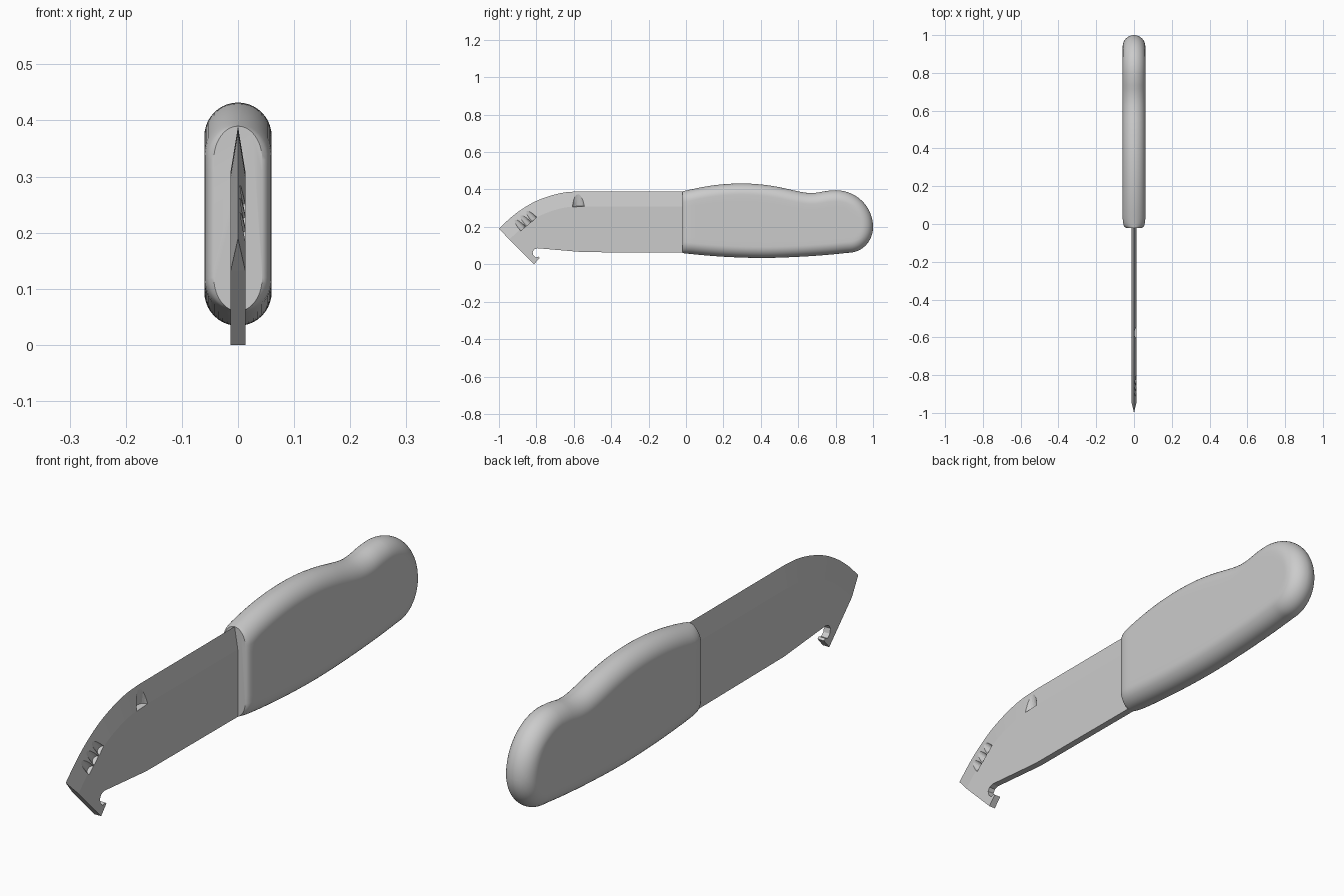
import bpy, bmesh
from math import cos, sin, pi, sqrt
from mathutils import Vector

old = bpy.data.objects.get("Cube")
if old:
    bpy.data.objects.remove(old)

grey = bpy.data.materials.new("plain_grey")
GREY = (0.6, 0.6, 0.6, 1)
grey.diffuse_color = GREY
grey.use_nodes = True
grey.node_tree.nodes["Principled BSDF"].inputs["Base Color"].default_value = GREY


def finish(bm, name, angle=None):
    bmesh.ops.remove_doubles(bm, verts=bm.verts, dist=1e-5)
    bmesh.ops.recalc_face_normals(bm, faces=bm.faces)
    mesh = bpy.data.meshes.new(name)
    bm.to_mesh(mesh)
    bm.free()
    mesh.materials.append(grey)
    ob = bpy.data.objects.new(name, mesh)
    bpy.context.collection.objects.link(ob)
    if angle:
        bpy.ops.object.select_all(action='DESELECT')
        bpy.context.view_layer.objects.active = ob
        ob.select_set(True)
        bpy.ops.object.shade_smooth_by_angle(angle=angle)
    return ob


def spline(points, y):
    """Height of a smooth curve through (y, z) points."""
    n = len(points)

    def slope(i):
        a, b = points[max(i - 1, 0)], points[min(i + 1, n - 1)]
        return (b[1] - a[1]) / (b[0] - a[0])
    i = max(k for k in range(n - 1) if k == 0 or points[k][0] <= y)
    (y0, z0), (y1, z1) = points[i], points[i + 1]
    h = y1 - y0
    t = (y - y0) / h
    return (z0 * (1 + 2 * t) * (1 - t) ** 2 + z1 * t * t * (3 - 2 * t)
            + h * slope(i) * t * (1 - t) ** 2 - h * slope(i + 1) * t * t * (1 - t))


# Handle: grip outline with a fully rounded rim and flat sides
TOP = [(-.02, .39), (.1, .415), (.2, .428), (.3, .432), (.4, .427), (.5, .412),
       (.6, .39), (.65, .382), (.7, .383), (.75, .392), (.8, .396)]
BOTTOM = [(-.02, .06), (.1, .048), (.25, .038), (.42, .034), (.6, .04), (.75, .05), (.87, .062)]
RIM = .06


def top_z(y):
    return spline(TOP, y) if y < .8 else .2 + .196 * sqrt(max(0, 1 - ((y - .8) / .2) ** 2))


def bottom_z(y):
    return spline(BOTTOM, y) if y < .87 else .2 - .138 * sqrt(max(0, 1 - ((y - .87) / .13) ** 2))


stations = [-.02, -.015, -.005, .01, .03] + [.03 + .77 * k / 36 for k in range(1, 37)]
stations += [.8 + .2 * sin(k * pi / 48) for k in range(1, 25)]
rim_line = ([Vector((y, top_z(y))) for y in stations]
            + [Vector((y, bottom_z(y))) for y in reversed(stations)])


def rim_distance(p):
    best = RIM
    for a, b in zip(rim_line, rim_line[1:]):
        d = b - a
        t = max(0, min(1, (p - a).dot(d) / max(d.length_squared, 1e-12)))
        best = min(best, (a + d * t - p).length)
    return best


def handle():
    bm = bmesh.new()
    rings = []
    for y in stations:
        lo, hi = bottom_z(y), top_z(y)
        r = min(RIM, (hi - lo) / 2)
        steps = [r * (1 - cos(k * pi / 20)) for k in range(11)]
        zs = [hi - s for s in steps]
        zs += [hi - r + (lo + 2 * r - hi) * k / 8 for k in range(1, 8)]
        zs += [lo + s for s in reversed(steps)]
        # Front edge is eased inwards
        ease = max(0, (.03 - y) / .05)
        width = RIM * (.72 + .28 * sqrt(1 - ease ** 2))
        half = []
        for z in zs:
            d = rim_distance(Vector((y, z)))
            half.append((width * sqrt(max(0, 1 - (1 - d / RIM) ** 2)), z))
        loop = half + [(-x, z) for x, z in reversed(half[1:-1])]
        rings.append([bm.verts.new((x, y, z)) for x, z in loop])
    for a, b in zip(rings, rings[1:]):
        for i in range(len(a)):
            j = (i + 1) % len(a)
            bm.faces.new((a[i], a[j], b[j], b[i]))
    bm.faces.new(rings[0])
    return finish(bm, "handle", .6)


handle()

# Blade: sharp upper edge ground over a fixed width, flat sides, hooked lower corner
HALF, GRIND = .013, .08
curve = [(-1, .19), (-.94, .247), (-.88, .293), (-.81, .334), (-.73, .365), (-.65, .384), (-.57, .39)]
edge = [Vector((0, y, spline(curve, y))) for y in [-1 + .43 * k / 24 for k in range(25)]]
edge.append(Vector((0, 0, .39)))
lower = [(0, .062), (-.55, .065), (-.795, .086), (-.812, .08), (-.82, .066), (-.816, .048),
         (-.803, .036), (-.79, .041), (-.782, .035), (-.813, 0)]


def blade():
    bm = bmesh.new()
    inner = []
    for i, p in enumerate(edge):
        d = (edge[min(i + 1, len(edge) - 1)] - edge[max(i - 1, 0)]).normalized()
        inner.append(p + GRIND * Vector((0, d.z, -d.y)))
    inner[-1].y = 0
    sharp = [bm.verts.new(p) for p in edge]
    sides = []
    for s in (HALF, -HALF):
        ground = [bm.verts.new((s, p.y, p.z)) for p in inner]
        low = [bm.verts.new((s, y, z)) for y, z in lower]
        for i in range(len(edge) - 1):
            bm.faces.new((sharp[i], sharp[i + 1], ground[i + 1], ground[i]))
        bm.faces.new(ground + low)
        sides.append((ground, low))
    (ga, la), (gb, lb) = sides
    # Lower edge, straight nose and hidden root
    a, b = [ga[-1]] + la + [ga[0]], [gb[-1]] + lb + [gb[0]]
    for i in range(len(a) - 1):
        bm.faces.new((a[i], a[i + 1], b[i + 1], b[i]))
    bm.faces.new((sharp[0], ga[0], gb[0]))
    bm.faces.new((sharp[-1], ga[-1], gb[-1]))
    return finish(bm, "blade")


def scallop(body, y, z, direction, radius, length, depth):
    """Cut a round groove into the +x side, running inwards from the edge."""
    bpy.ops.mesh.primitive_cylinder_add(vertices=24, radius=radius, depth=length)
    cutter = bpy.context.object
    cutter.name = "groove_cutter"
    cutter.hide_render = True
    axis = Vector(direction).normalized()
    cutter.rotation_mode = 'QUATERNION'
    cutter.rotation_quaternion = axis.to_track_quat('Z', 'X')
    cutter.location = (HALF + radius - depth, y, z)
    mod = body.modifiers.new("groove", 'BOOLEAN')
    mod.operation = 'DIFFERENCE'
    mod.solver = 'EXACT'
    mod.object = cutter
    bpy.context.view_layer.objects.active = body
    bpy.ops.object.modifier_apply(modifier=mod.name)
    bpy.data.objects.remove(cutter)


knife_blade = blade()
# Thumb groove on the spine and three small grooves near the tip
scallop(knife_blade, -.578, .37, (-.16, .05, -1), .035, .13, .011)
for k in range(3):
    scallop(knife_blade, -.906 + .03 * k, .228 + .025 * k, (-.08, .68, -.73), .018, .105, .01)
